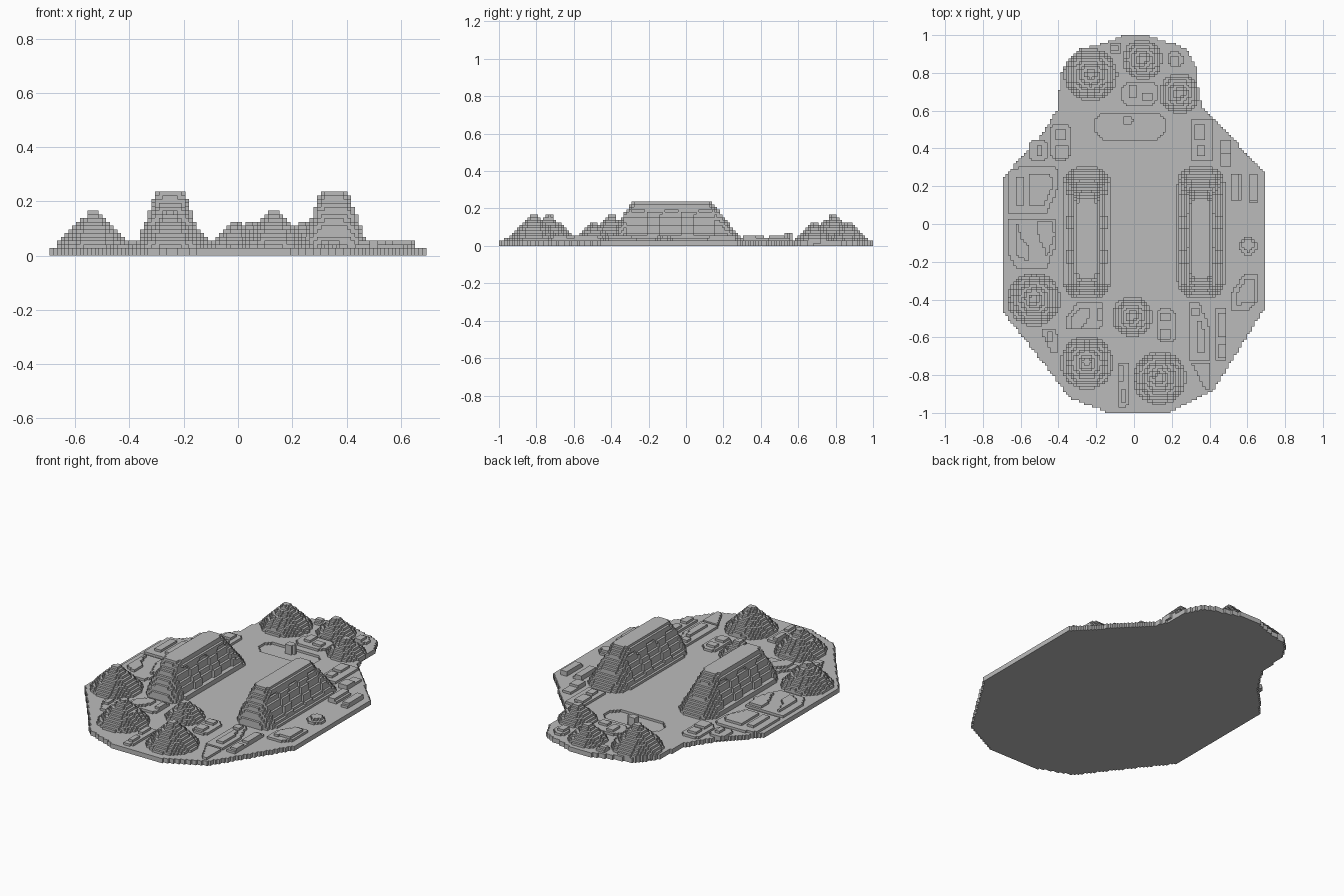
import bpy, bmesh, math

U = 2 / 144          # edge of one building block
GROUND = 2           # base thickness in blocks

if "Cube" in bpy.data.objects:
    bpy.data.objects.remove(bpy.data.objects["Cube"], do_unlink=True)

stone = bpy.data.materials.new("stone_grey")
stone.use_nodes = True
GREY = (0.5, 0.5, 0.5, 1)
stone.diffuse_color = GREY
stone.node_tree.nodes["Principled BSDF"].inputs["Base Color"].default_value = GREY


def inside(poly, x, y):
    """Even-odd test of a point against a polygon."""
    hit = False
    for (ax, ay), (bx, by) in zip(poly, poly[1:] + poly[:1]):
        if (ay > y) != (by > y) and x < ax + (y - ay) / (by - ay) * (bx - ax):
            hit = not hit
    return hit


def cells(test, x0, x1, y0, y1):
    """Grid cells whose centre passes the test within the given bounds."""
    for i in range(math.floor(x0 / U) - 1, math.ceil(x1 / U) + 1):
        for j in range(math.floor(y0 / U) - 1, math.ceil(y1 / U) + 1):
            if test((i + .5) * U, (j + .5) * U):
                yield i, j


def poly_cells(poly):
    xs, ys = zip(*poly)
    return set(cells(lambda x, y: inside(poly, x, y), min(xs), max(xs), min(ys), max(ys)))


def stack(area, low, high):
    return {(i, j, k) for i, j in area for k in range(low, high)}


def block_object(name, solid):
    """Skin a set of blocks with their exposed faces and merge flat areas."""
    bm = bmesh.new()
    verts = {}

    def vert(p):
        if p not in verts:
            verts[p] = bm.verts.new([c * U for c in p])
        return verts[p]

    for c in solid:
        for axis in range(3):
            for side in (0, 1):
                n = list(c)
                n[axis] += 2 * side - 1
                if tuple(n) in solid:
                    continue
                loop = []
                for s, t in ((0, 0), (1, 0), (1, 1), (0, 1)):
                    p = list(c)
                    p[axis] += side
                    p[(axis + 1) % 3] += s
                    p[(axis + 2) % 3] += t
                    loop.append(vert(tuple(p)))
                bm.faces.new(loop if side else loop[::-1])
    bmesh.ops.dissolve_limit(bm, angle_limit=0.01, verts=bm.verts, edges=bm.edges)
    mesh = bpy.data.meshes.new(name)
    bm.to_mesh(mesh)
    bm.free()
    mesh.materials.append(stone)
    bpy.context.collection.objects.link(bpy.data.objects.new(name, mesh))


def rect(x0, x1, y0, y1, cut=0.0):
    """Rectangle with optional cut corners."""
    if not cut:
        return [(x0, y0), (x1, y0), (x1, y1), (x0, y1)]
    return [(x0 + cut, y0), (x1 - cut, y0), (x1, y0 + cut), (x1, y1 - cut),
            (x1 - cut, y1), (x0 + cut, y1), (x0, y1 - cut), (x0, y0 + cut)]


# Ground slab with a shallow basin
outline = [(-.06, 1), (.06, 1), (.22, .95), (.28, .92), (.33, .82), (.34, .68), (.37, .61),
           (.48, .5), (.69, .27), (.69, -.45), (.42, -.88), (.18, -1), (-.13, -1),
           (-.34, -.92), (-.43, -.8), (-.69, -.47), (-.69, .25), (-.49, .47),
           (-.41, .6), (-.38, .82), (-.3, .92), (-.12, .97)]
basin = poly_cells(rect(-.21, .16, .45, .59, .04))
ground = poly_cells(outline)
block_object("ground_slab", stack(ground, 0, 1) | stack(ground - basin, 1, GROUND))

# Post in the basin
post = set(cells(lambda x, y: math.hypot(x + .03, y - .55) < .025, -.1, .1, .5, .6))
block_object("basin_post", stack(post, 0, 5))


# Terraced round mounds
def mound(name, cx, cy, radius, top):
    solid = set()
    levels = top - GROUND
    for k in range(1, top):
        t = max(0, k - GROUND) / levels
        r = max(radius * (1 - t ** 1.15), 1.6 * U)
        disc = cells(lambda x, y: math.hypot(x - cx, y - cy) < r, cx - r, cx + r, cy - r, cy + r)
        solid |= {(i, j, k) for i, j in disc}
    block_object(name, solid)


for name, x, y, big in (("back_right", -.23, .79, 1), ("back_middle", .045, .87, 0),
                        ("back_left", .24, .69, 0), ("side_right", -.53, -.4, 1),
                        ("front_inner", -.01, -.49, 0), ("front_right", -.25, -.735, 1),
                        ("front_left", .135, -.815, 1)):
    mound("mound_" + name, x, y, .14 if big else .105, 12 if big else 9)


# Long terraced halls with arched recesses along both sides
def hall(name, cx):
    solid = set()
    top = 17
    for k in range(1, top):
        t = max(0, k - GROUND) / (top - 1 - GROUND)
        half = .126 - .074 * t
        front, back = -.39 + .1 * t ** 1.5, .3 - .16 * t
        z = (k + .5) * U

        def test(x, y):
            w = half
            for ay in (-.26, -.08, .1):
                d = abs(y - ay)
                if d < .055 and .05 < z < .2 - max(0, d - .025):
                    w -= U
            # rounded ends
            reach = min(y - front, back - y)
            if reach < 0:
                return False
            bend = half * .75
            if reach < bend:
                w = min(w, half * (.35 + .65 * math.sqrt(1 - (1 - reach / bend) ** 2)))
            return abs(x - cx) < w

        solid |= {(i, j, k) for i, j in cells(test, cx - .14, cx + .14, -.4, .31)}
    block_object(name, solid)


hall("hall_right", -.25)
hall("hall_left", .355)


# Low paved terraces: one outer shape with raised inner shapes
def terrace(name, outer, *inner):
    solid = stack(poly_cells(outer), 1, 3)
    for shape in inner:
        solid |= stack(poly_cells(shape), 1, 4)
    block_object("terrace_" + name, solid)


terrace("right_back", [(-.67, .28), (-.6, .3), (-.41, .3), (-.4, .2), (-.46, .06), (-.66, .06)],
        [(-.55, .27), (-.44, .27), (-.43, .2), (-.48, .1), (-.55, .1)], rect(-.62, -.59, .1, .25))
terrace("right_middle", [(-.66, .03), (-.42, .03), (-.41, -.1), (-.46, -.23), (-.62, -.24), (-.66, -.17)],
        [(-.51, .02), (-.44, .02), (-.42, -.06), (-.46, -.18), (-.51, -.05)],
        [(-.62, .01), (-.59, -.08), (-.56, -.11), (-.56, -.2), (-.62, -.17)])
terrace("right_court", rect(-.45, -.33, .34, .53, .03), rect(-.41, -.35, .35, .41), rect(-.41, -.36, .44, .5))
terrace("right_corner", rect(-.55, -.46, .33, .45, .02), rect(-.52, -.49, .36, .41))
terrace("left_court", rect(.3, .42, .33, .55), rect(.33, .38, .36, .41), rect(.32, .38, .44, .53))
terrace("left_corner", rect(.455, .52, .3, .45, .015), rect(.46, .51, .31, .37))
terrace("left_inner", rect(.51, .575, .12, .27), rect(.51, .55, .13, .27))
terrace("left_outer", rect(.605, .65, .11, .27), rect(.605, .65, .12, .26))
terrace("left_round", rect(.56, .65, -.16, -.07, .03), rect(.57, .64, -.15, -.08, .03))
wedge = [(.52, -.36), (.58, -.27), (.65, -.27), (.65, -.42), (.6, -.46), (.52, -.46)]
terrace("left_wedge", wedge, [(.54, -.38), (.59, -.29), (.64, -.29), (.64, -.41), (.54, -.43)])
terrace("left_front", [(.29, -.42), (.35, -.42), (.4, -.55), (.4, -.72), (.29, -.72)],
        [(.33, -.52), (.36, -.52), (.38, -.6), (.37, -.68), (.33, -.68)], rect(.31, .35, -.48, -.44))
terrace("left_strip", rect(.43, .49, -.72, -.45), rect(.44, .48, -.71, -.64), rect(.45, .48, -.6, -.47))
terrace("left_tip", [(.3, -.73), (.4, -.73), (.4, -.87), (.37, -.87)])
terrace("front_middle", rect(.12, .22, -.63, -.44, .03), rect(.14, .19, -.61, -.55), rect(.14, .19, -.51, -.47))
terrace("front_plaza", [(-.36, -.5), (-.3, -.42), (-.16, -.42), (-.16, -.53), (-.19, -.56), (-.36, -.56)],
        [(-.34, -.51), (-.29, -.44), (-.24, -.44), (-.24, -.5), (-.28, -.55), (-.34, -.55)],
        rect(-.2, -.16, -.52, -.44))
terrace("front_corner", [(-.48, -.55), (-.43, -.55), (-.4, -.6), (-.4, -.68), (-.44, -.68), (-.48, -.6)],
        rect(-.46, -.43, -.62, -.57))
terrace("front_strip", rect(-.09, -.03, -.97, -.73, .015), rect(-.08, -.05, -.84, -.75), rect(-.07, -.04, -.95, -.88))
terrace("back_plaza", rect(-.07, .13, .63, .75, .03), rect(-.03, .02, .67, .74), rect(.04, .1, .65, .7))
terrace("back_small", rect(-.13, -.07, .9, .965, .015), rect(-.12, -.08, .92, .95))
terrace("back_side", rect(.18, .26, .83, .91, .02), rect(.2, .24, .84, .89))
